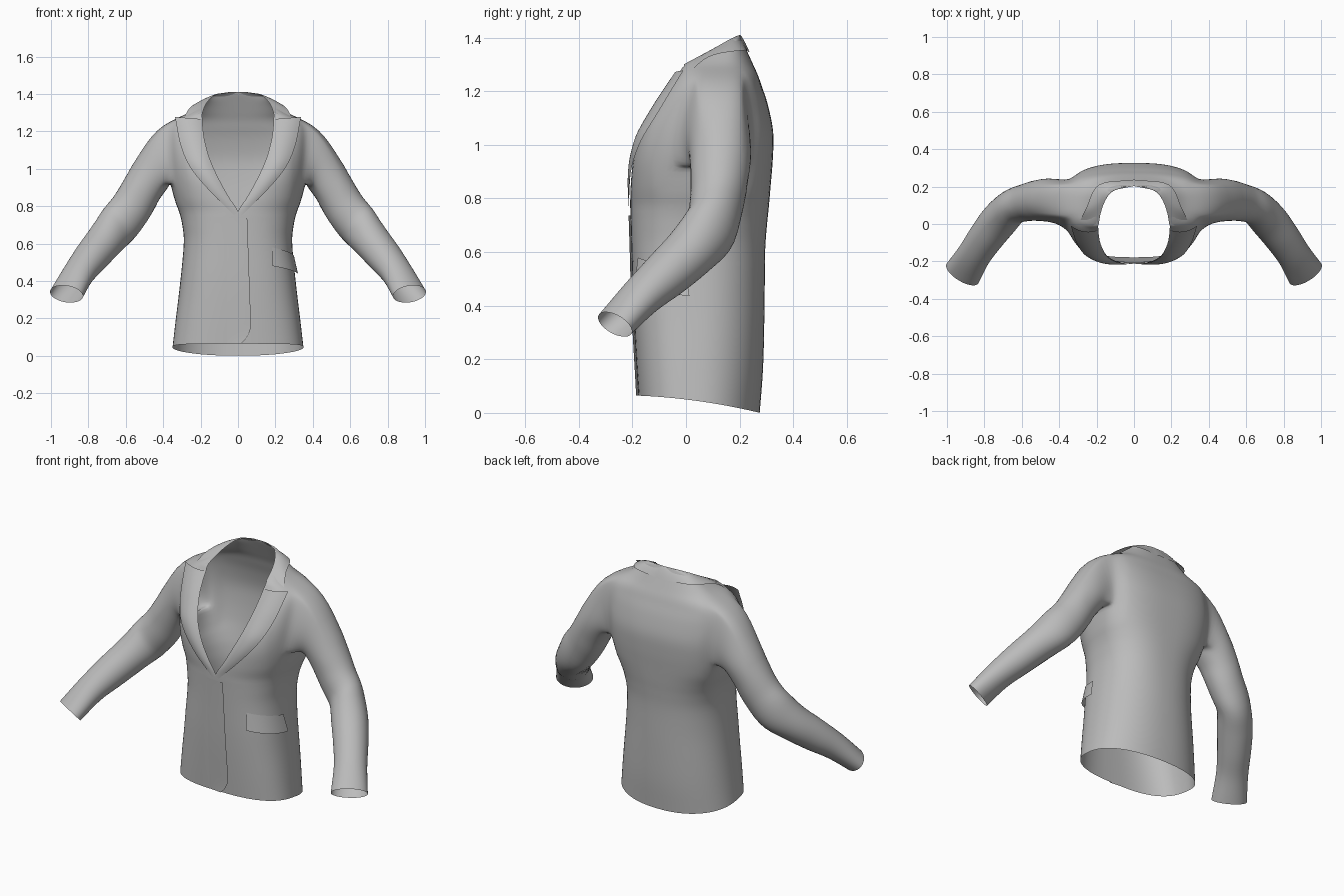
import bpy, bmesh, math
from mathutils import Vector

if "Cube" in bpy.data.objects:
    bpy.data.objects.remove(bpy.data.objects["Cube"])

cloth = bpy.data.materials.new("grey_cloth")
cloth.diffuse_color = (0.5, 0.5, 0.5, 1)
cloth.use_nodes = True
cloth.node_tree.nodes["Principled BSDF"].inputs["Base Color"].default_value = cloth.diffuse_color


def spline(pts, u):
    """Catmull-Rom through tuples, u from 0 to len-1."""
    n = len(pts) - 1
    i = min(int(u), n - 1)
    t = u - i
    p1, p2 = pts[i], pts[i + 1]
    p0 = pts[i - 1] if i > 0 else [2 * a - b for a, b in zip(p1, p2)]
    p3 = pts[i + 2] if i + 2 <= n else [2 * b - a for a, b in zip(p1, p2)]
    return [0.5 * (2 * b + (c - a) * t + (2 * a - 5 * b + 4 * c - d) * t * t
                   + (3 * b - a - 3 * c + d) * t ** 3)
            for a, b, c, d in zip(p0, p1, p2, p3)]


def make(name, verts, faces, mirror):
    me = bpy.data.meshes.new(name)
    me.from_pydata([tuple(v) for v in verts], [], faces)
    me.materials.append(cloth)
    for p in me.polygons:
        p.use_smooth = True
    ob = bpy.data.objects.new(name, me)
    bpy.context.collection.objects.link(ob)
    if mirror:
        ob.modifiers.new("mirror", 'MIRROR').merge_threshold = 0.0005
    return ob


def quads(n, m):
    return [(i * m + j, i * m + j + 1, (i + 1) * m + j + 1, (i + 1) * m + j)
            for i in range(n - 1) for j in range(m - 1)]


def sheet(name, rows, mirror=True):
    return make(name, sum(rows, []), quads(len(rows), len(rows[0])), mirror)


# Torso sections: height, front opening, front y, half width, side y, back y
BODY = [
    (.045, 0, -.178, .350, .04, .275),
    (.20, 0, -.187, .332, .04, .288),
    (.40, 0, -.197, .308, .045, .293),
    (.60, 0, -.203, .290, .05, .295),
    (.70, 0, -.206, .298, .06, .302),
    (.77, 0, -.208, .315, .08, .309),
    (.85, .05, -.206, .345, .10, .316),
    (.95, .105, -.195, .365, .12, .324),
    (1.05, .15, -.163, .375, .13, .325),
    (1.15, .178, -.108, .380, .135, .305),
    (1.22, .188, -.06, .376, .135, .282),
    (1.26, .19, -.03, .345, .13, .268),
    (1.30, .19, 0, .265, .125, .25),
    (1.355, .165, .10, .19, .14, .225),
    (1.395, .12, .17, .13, .18, .207),
    (1.41, .04, .20, .045, .20, .202),
]


def section(z):
    lo, hi = 0.0, len(BODY) - 1.0
    for _ in range(30):
        mid = (lo + hi) / 2
        if spline(BODY, mid)[0] < z:
            lo = mid
        else:
            hi = mid
    return spline(BODY, lo)


def front_power(z):
    return .8 - .07 * min(1, max(0, (.85 - z) / .4))


def surf(row, s):
    """Point on a section: s 0 = front edge, 1 = side, 2 = centre back."""
    z, w, ye, a, ys, yb = row
    w = max(0, w)
    c = abs(math.cos(s * math.pi / 2))
    d = abs(math.sin(s * math.pi / 2))
    f = front_power(z)
    b = .77 + .13 * min(1, max(0, (.85 - z) / .4))
    if s <= 1:
        x, y = w + (a - w) * d ** f, ys + (ye - ys) * c ** f
    else:
        x, y = a * d ** b, ys + (yb - ys) * c ** b
    if s >= 2:
        x = 0
    z += max(0, 1 - (z - .045) / .25) * (.005 - .12 * y - .22 * y * y)
    return Vector((x, y, z))


# Torso grid with an armhole between rows I0..I1 and columns J0..J1
COLS, STEPS = 40, 4
M = COLS + 1
I0, I1, J0, J1 = 27, 44, 14, 26
N_ROWS = (len(BODY) - 1) * STEPS + 1
verts = [surf(spline(BODY, i / STEPS), 2 * j / COLS) for i in range(N_ROWS) for j in range(M)]
faces = [q for q in quads(N_ROWS, M)
         if not (I0 <= q[0] // M < I1 and J0 <= q[0] % M < J1)]
MID = (I0 + I1) // 2
loop = ([i * M + J1 for i in range(MID, I1)] + [I1 * M + j for j in range(J1, J0, -1)]
        + [i * M + J0 for i in range(I1, I0, -1)] + [I0 * M + j for j in range(J0, J1)]
        + [i * M + J1 for i in range(I0, MID)])

# Sleeve path: centre x, y, z, horizontal radius, vertical radius
ARM = [
    (.40, .13, 1.065, .125, .160),
    (.45, .13, .985, .120, .122),
    (.515, .125, .885, .110, .110),
    (.575, .115, .785, .100, .112),
    (.65, .09, .69, .095, .115),
    (.72, .02, .605, .100, .100),
    (.79, -.07, .52, .095, .090),
    (.855, -.165, .435, .090, .075),
    (.917, -.265, .33, .100, .062),
]
yc, zc = .115, 1.09
angles = [math.atan2((verts[v].z - zc) / .165, (verts[v].y - yc) / .115) for v in loop]


def arm_ring(u):
    p = spline(ARM, u)
    c = Vector(p[:3])
    d = (Vector(spline(ARM, min(u + .2, len(ARM) - 1))[:3])
         - Vector(spline(ARM, max(u - .2, 0))[:3])).normalized()
    e1 = Vector((0, 0, 1)).cross(d).normalized()
    e2 = d.cross(e1)
    return [c + e1 * (p[3] * math.cos(t)) + e2 * (p[4] * math.sin(t)) for t in angles], d


# Shoulder blend from armhole to upper arm, then the sleeve itself
U0 = 1.35
first, d0 = arm_ring(U0)
rings = []
for k in range(1, 6):
    t = k / 6
    ring = []
    for v, q in zip(loop, first):
        p = verts[v]
        h = min(1, max(0, (p.z - .93) / .33))
        dist = (q - p).length
        ta = Vector((.6, 0, -.8)).lerp(Vector((1, 0, -.15)), h) * dist
        tb = d0 * dist
        ring.append(p * (2 * t ** 3 - 3 * t * t + 1) + ta * (t ** 3 - 2 * t * t + t)
                    + q * (3 * t * t - 2 * t ** 3) + tb * (t ** 3 - t * t))
    rings.append(ring)
SEG = 28
rings += [arm_ring(U0 + (len(ARM) - 1 - U0) * k / SEG)[0] for k in range(SEG + 1)]
prev, n = loop, len(loop)
for ring in rings:
    cur = list(range(len(verts), len(verts) + n))
    verts += ring
    faces += [(prev[j], prev[(j + 1) % n], cur[(j + 1) % n], cur[j]) for j in range(n)]
    prev = cur
jacket = make("jacket_body_and_sleeves", verts, faces, True)

# Soften the armhole seam
bm = bmesh.new()
bm.from_mesh(jacket.data)
soft = [v for v in bm.verts if not v.is_boundary and .29 < v.co.x < .54 and .82 < v.co.z < 1.29]
for _ in range(6):
    bmesh.ops.smooth_vert(bm, verts=soft, factor=.5, use_axis_x=True, use_axis_y=True, use_axis_z=True)
bm.to_mesh(jacket.data)
bm.free()

# Peaked lapels, from the front opening to a curved outer edge
OUTER = [(.02, -.213, .75), (.15, -.209, .88), (.25, -.175, 1.0),
         (.305, -.105, 1.12), (.337, -.01, 1.277)]
rows = []
for i in range(25):
    v = i / 24
    r = section(.765 + .50 * v)
    a = Vector((max(0, r[1]), r[2] - .004, r[0]))
    b = Vector(spline(OUTER, v * 4))
    rows.append([a.lerp(b, t) + Vector((0, -.02 * 4 * t * (1 - t) * min(1, 1.8 * v), 0))
                 for t in (k / 8 for k in range(9))])
sheet("lapel", rows)

# Collar folded over the neck rim
RIM = [(.19, -.008, 1.300), (.168, .10, 1.358), (.122, .172, 1.398), (0, .203, 1.41)]
FALL = [(.300, -.008, 1.25), (.255, .085, 1.328), (.187, .210, 1.352), (0, .237, 1.345)]
rows = []
for k in range(6):
    t = k / 5
    rows.append([Vector(spline(FALL, j / 6)).lerp(Vector(spline(RIM, j / 6)), t)
                 + Vector((0, 0, .02 * t * (1 - t)))
                 for j in range(19)])
sheet("collar", rows)

# Front overlap with rounded lower corner, flush on its hidden side
rows = []
for i in range(31):
    z = .046 + .69 * i / 30
    r = section(z)
    edge = .068 * min(1, (z - .04) / .09) ** .5 - .035 * max(0, z - .2)
    row = []
    for k in range(9):
        x = -.06 + (edge + .06) * k / 8
        s = math.asin(min(1, (abs(x) / r[3]) ** (1 / front_power(r[0])))) * 2 / math.pi
        p = surf(r, s)
        row.append((x, p.y - .0005 - .0075 * k / 8, p.z))
    rows.append(row)
sheet("front_overlap", rows, mirror=False)

# Hip pocket flap on one side, standing slightly off the body
rows = []
for i in range(6):
    v = i / 5
    row = []
    for k in range(15):
        t = k / 14
        z = .48 + .10 * v - .045 * t
        s = .35 - .02 * (1 - v) + (.58 + .05 * (1 - v)) * t
        r = section(z)
        p = surf(r, s)
        tan = surf(r, s + .01) - surf(r, s - .01)
        nrm = Vector((tan.y, -tan.x, 0)).normalized()
        row.append(p + nrm * (.006 + .012 * (1 - v)))
    rows.append(row)
sheet("pocket_flap", rows, mirror=False)
